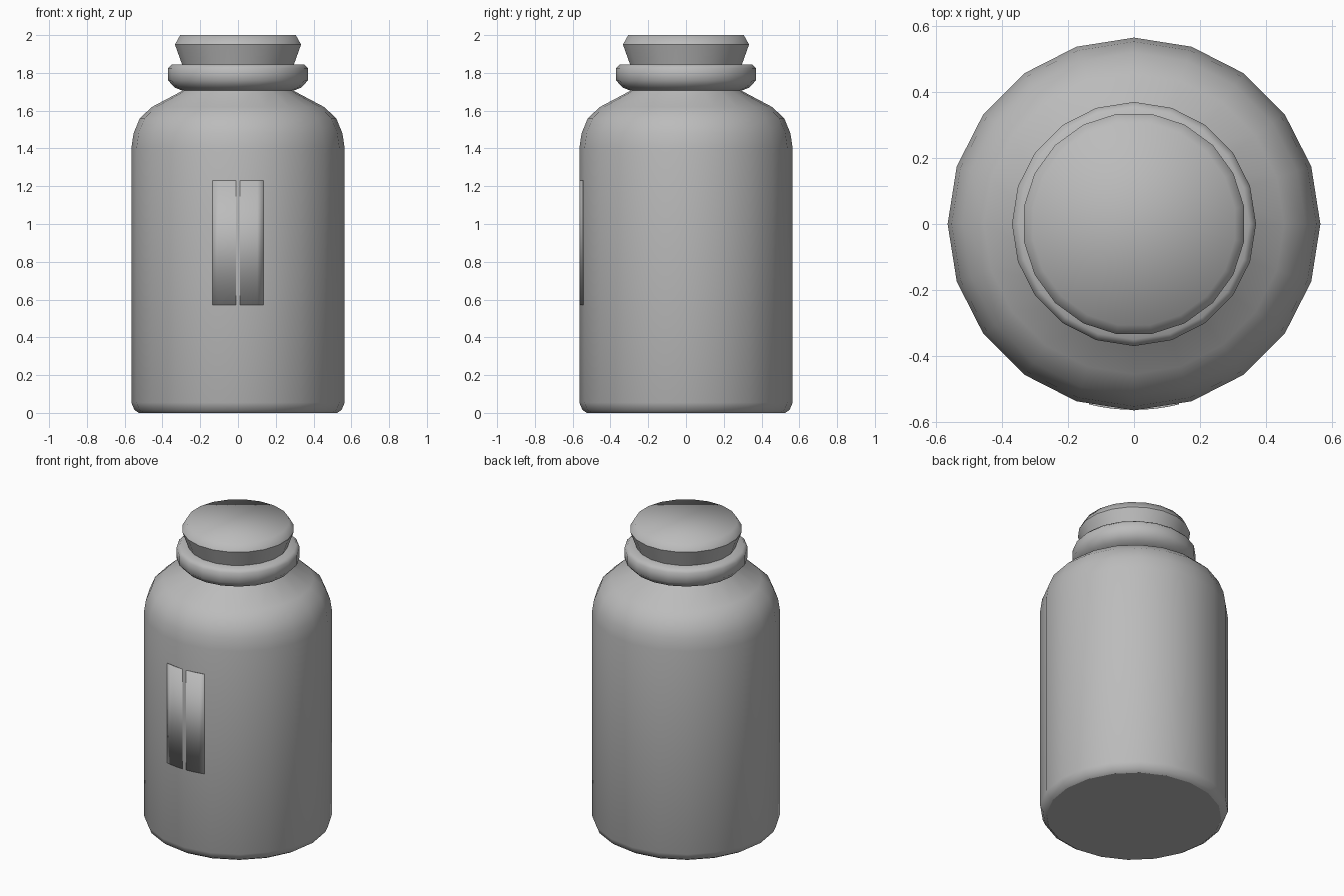
import bpy, bmesh
from math import sin, cos, pi, radians

cube = bpy.data.objects.get("Cube")
if cube:
    bpy.data.objects.remove(cube, do_unlink=True)

SIDES = 20

grey = bpy.data.materials.new("plain grey")
grey.use_nodes = True
colour = (0.5, 0.5, 0.5, 1)
grey.diffuse_color = colour
grey.node_tree.nodes["Principled BSDF"].inputs["Base Color"].default_value = colour


def finish(name, bm):
    bmesh.ops.recalc_face_normals(bm, faces=bm.faces)
    for f in bm.faces:
        f.smooth = True
    mesh = bpy.data.meshes.new(name)
    bm.to_mesh(mesh)
    bm.free()
    mesh.materials.append(grey)
    obj = bpy.data.objects.new(name, mesh)
    bpy.context.collection.objects.link(obj)
    return obj


def lathe(name, profile, turn=0.0, sharp=()):
    """Spin a (radius, height) profile, cap both ends, crease the listed rings."""
    bm = bmesh.new()
    rings = []
    for r, z in profile:
        angles = [turn + 2 * pi * i / SIDES for i in range(SIDES)]
        rings.append([bm.verts.new((r * cos(a), r * sin(a), z)) for a in angles])
    for low, high in zip(rings, rings[1:]):
        for i in range(SIDES):
            j = (i + 1) % SIDES
            bm.faces.new((low[i], low[j], high[j], high[i]))
    bm.faces.new(rings[0])
    bm.faces.new(rings[-1])
    for k in sharp:
        for i in range(SIDES):
            bm.edges.get((rings[k][i], rings[k][i - 1])).smooth = False
    return finish(name, bm)


# Jar body with rounded base and shoulder
lathe("jar_body", [(0.525, 0), (0.548, 0.015), (0.565, 0.055), (0.565, 1.4),
                   (0.553, 1.48), (0.52, 1.56), (0.455, 1.62), (0.295, 1.705),
                   (0.28, 1.73)], sharp=(0,))

# Rolled lip around the neck
lathe("jar_lip", [(0.28, 1.7), (0.335, 1.722), (0.37, 1.76), (0.37, 1.825),
                  (0.35, 1.845), (0.28, 1.845)])

# Tapered stopper, turned half a side against the jar
lathe("stopper", [(0.27, 1.76), (0.3, 1.845), (0.338, 1.95), (0.31, 2.0)],
      turn=pi / SIDES, sharp=(0, 2))

# Thin curved label hugging the front
bm = bmesh.new()
columns = []
for i in range(9):
    a = radians(-90 - 14 + 3.5 * i)
    columns.append([bm.verts.new((0.5635 * cos(a), 0.5635 * sin(a), z)) for z in (0.57, 1.23)])
for left, right in zip(columns, columns[1:]):
    bm.faces.new((left[0], right[0], right[1], left[1]))
front_label = finish("front_label", bm)
thickness = front_label.modifiers.new("thickness", 'SOLIDIFY')
thickness.thickness = 0.005
thickness.offset = -1
